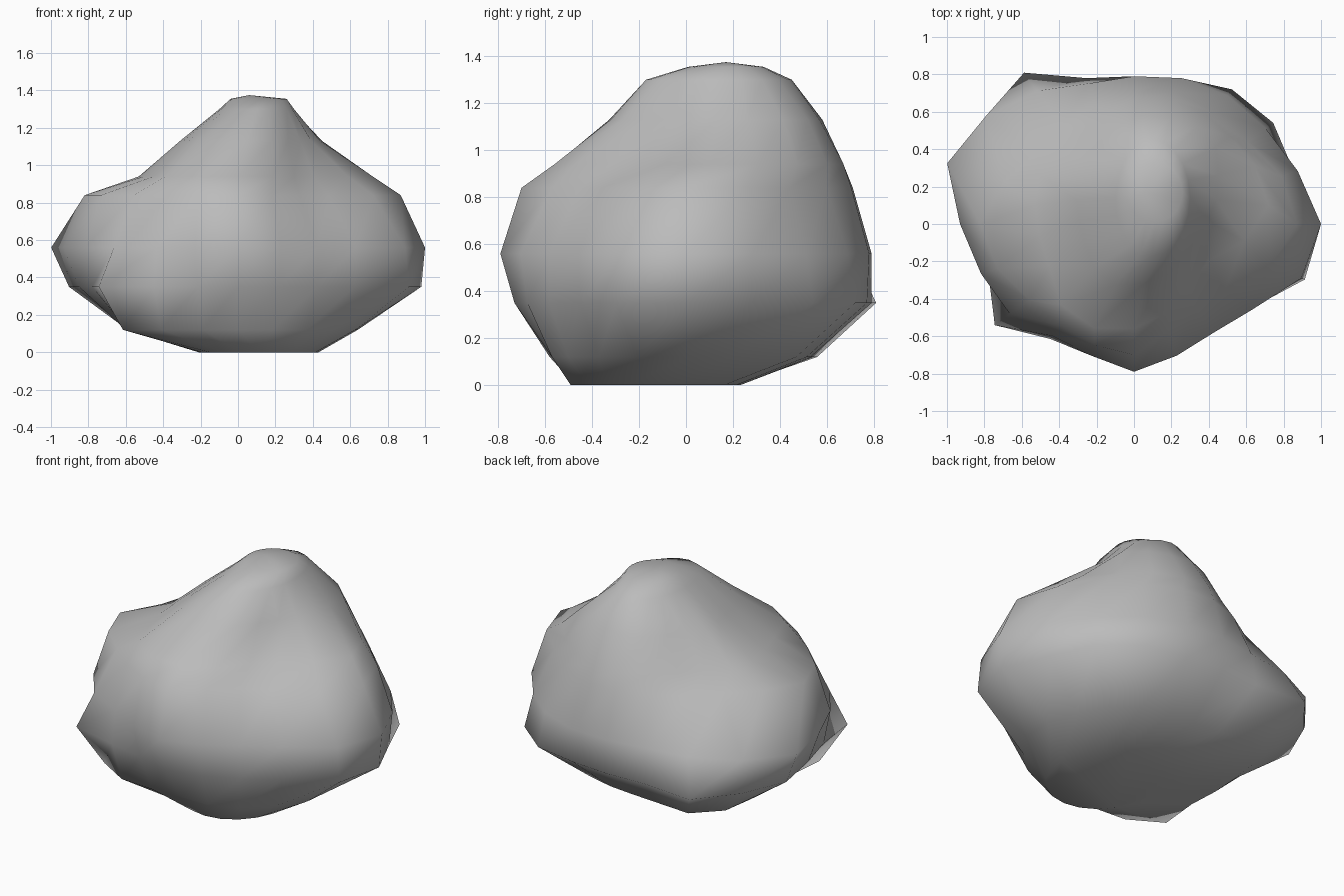
import bpy, bmesh, math

cube = bpy.data.objects.get("Cube")
if cube:
    bpy.data.objects.remove(cube, do_unlink=True)

SIDES = 20


def make_material(name, colour):
    material = bpy.data.materials.new(name)
    material.use_nodes = True
    material.diffuse_color = colour
    material.node_tree.nodes["Principled BSDF"].inputs["Base Color"].default_value = colour
    return material


def direction(index):
    angle = math.tau * index / SIDES
    return math.cos(angle), math.sin(angle)


def add_ring(bm, height, centre, radii_x, radii_y):
    """One horizontal outline of the boulder, counter-clockwise from +x."""
    ring = []
    for index in range(SIDES):
        dx, dy = direction(index)
        ring.append(bm.verts.new((centre[0] + dx * radii_x[index],
                                  centre[1] + dy * radii_y[index], height)))
    return ring


def add_oval(bm, height, centre, radius_x, radius_y):
    return add_ring(bm, height, centre, [radius_x] * SIDES, [radius_y] * SIDES)


def add_outline(bm, height, centre, percent):
    radii = [value / 100 for value in percent]
    return add_ring(bm, height, centre, radii, radii)


def bridge(bm, lower, upper):
    for index in range(SIDES):
        after = (index + 1) % SIDES
        bm.faces.new((lower[index], lower[after], upper[after], upper[index]))


# Irregular outlines: height, centre, radii in percent of a unit
outlines = [
    (.12, (0, 0), (64, 61, 60, 58, 54, 53, 57, 69, 69, 62,
                   60, 62, 76, 70, 61, 57, 60, 62, 63, 66)),
    (.35, (0, 0), (98, 90, 92, 89, 81, 79, 82, 100, 97, 95,
                   85, 82, 92, 76, 70, 73, 71, 72, 77, 96)),
    (.56, (0, 0), (100, 92, 87, 85, 82, 79, 79, 88, 98, 105,
                   93, 86, 82, 74, 74, 79, 74, 72, 78, 94)),
    (.84, (0, 0), (87, 83, 75, 74, 74, 71, 67, 65, 65, 73,
                   82, 77, 69, 67, 68, 70, 60, 56, 60, 76)),
    (.94, (0, .1), (72, 68, 63, 62, 60, 57, 52, 47, 47, 53,
                    53, 53, 56, 66, 69, 66, 60, 51, 50, 62)),
    (1.13, (.05, .13), (39, 42, 48, 48, 46, 45, 42, 38, 36, 37,
                        36, 36, 39, 45, 48, 45, 42, 37, 35, 36)),
]

# Boulder: flat base, lumpy sides, blunt crown
bm = bmesh.new()
base = add_oval(bm, 0, (.11, -.13), .32, .36)
rings = [base] + [add_outline(bm, *outline) for outline in outlines]
rings.append(add_oval(bm, 1.3, (.1, .14), .2, .31))
rings.append(add_oval(bm, 1.355, (.11, .17), .15, .16))
for lower, upper in zip(rings, rings[1:]):
    bridge(bm, lower, upper)
bm.faces.new(list(reversed(base)))
crown = bm.verts.new((.06, .17, 1.375))
for index in range(SIDES):
    bm.faces.new((rings[-1][index], rings[-1][(index + 1) % SIDES], crown))
bmesh.ops.recalc_face_normals(bm, faces=bm.faces)
for face in bm.faces:
    face.smooth = True

mesh = bpy.data.meshes.new("boulder")
bm.to_mesh(mesh)
bm.free()
boulder = bpy.data.objects.new("boulder", mesh)
bpy.context.collection.objects.link(boulder)
mesh.materials.append(make_material("stone grey", (.5, .5, .5, 1)))
